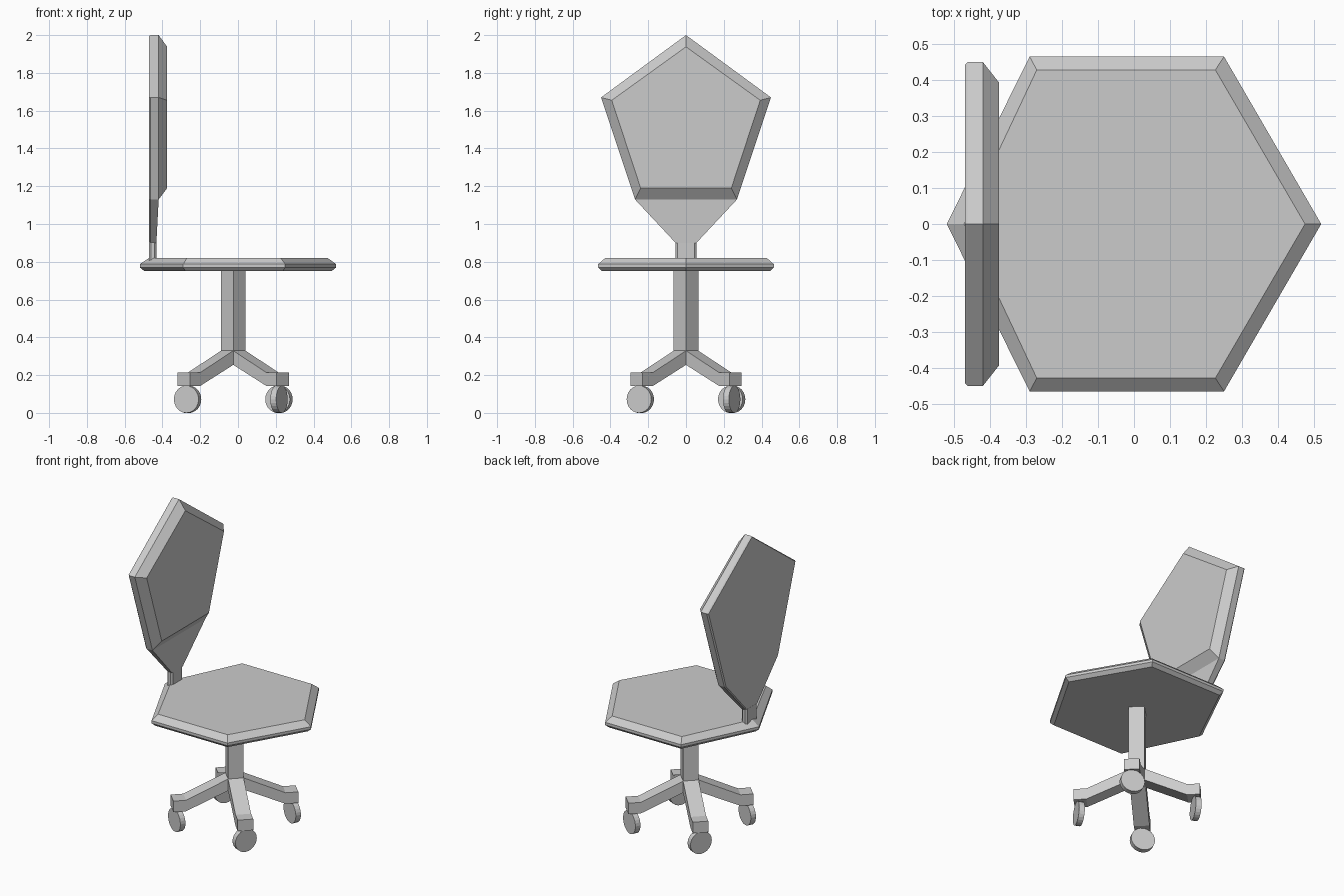
import bpy, bmesh
from math import cos, sin, pi, radians
from mathutils import Matrix, Vector

if "Cube" in bpy.data.objects:
    bpy.data.objects.remove(bpy.data.objects["Cube"])

CX = -0.025  # column centre


def make(name, bm):
    bmesh.ops.recalc_face_normals(bm, faces=bm.faces)
    me = bpy.data.meshes.new(name)
    bm.to_mesh(me)
    bm.free()
    ob = bpy.data.objects.new(name, me)
    bpy.context.collection.objects.link(ob)
    return ob


def bridge(bm, a, b):
    n = len(a)
    for i in range(n):
        j = (i + 1) % n
        bm.faces.new((a[i], a[j], b[j], b[i]))


def loft(name, rings, matrix=None):
    bm = bmesh.new()
    loops = [[bm.verts.new(p) for p in r] for r in rings]
    for a, b in zip(loops, loops[1:]):
        bridge(bm, a, b)
    bm.faces.new(loops[0])
    bm.faces.new(loops[-1])
    if matrix:
        bm.transform(matrix)
    return make(name, bm)


# seat: bevelled hexagon
def hexagon(tip, front, back, side, tail, z):
    return [(tip, 0, z), (front, side, z), (back, side, z),
            (tail, 0, z), (back, -side, z), (front, -side, z)]


loft("seat", [
    hexagon(0.495, 0.237, -0.278, 0.445, -0.495, 0.75),
    hexagon(0.52, 0.25, -0.29, 0.465, -0.52, 0.77),
    hexagon(0.52, 0.25, -0.29, 0.465, -0.52, 0.787),
    hexagon(0.475, 0.226, -0.27, 0.428, -0.472, 0.82)])

# backrest: tapered shell with a raised pentagonal pad
outline = [(0.055, 0.90), (0.27, 1.13), (0.45, 1.67), (0, 2.0),
           (-0.45, 1.67), (-0.27, 1.13), (-0.055, 0.90)]
inner = [(0.24, 1.19), (0.393, 1.655), (0, 1.938), (-0.393, 1.655), (-0.24, 1.19)]
bm = bmesh.new()
back = [bm.verts.new((-0.47, y * 0.98, 1.5 + (z - 1.5) * 0.99)) for y, z in outline]
edge = [bm.verts.new((-0.462, y, z)) for y, z in outline]
rim = [bm.verts.new((-0.432 if z < 1 else -0.42, y, z)) for y, z in outline]
pad = [bm.verts.new((-0.375, y, z)) for y, z in inner]
bridge(bm, back, edge)
bridge(bm, edge, rim)
bridge(bm, rim[1:6], pad)
bm.faces.new(back)
bm.faces.new(pad)
bm.faces.new((rim[0], rim[1], rim[5], rim[6]))
make("backrest", bm)


# stem joining seat and backrest, with chamfered corners
def stem_ring(z):
    return [(-0.47, -0.045, z), (-0.46, -0.056, z), (-0.442, -0.056, z), (-0.432, -0.045, z),
            (-0.432, 0.045, z), (-0.442, 0.056, z), (-0.46, 0.056, z), (-0.47, 0.045, z)]


loft("backrest_stem", [stem_ring(0.79), stem_ring(0.905)])


# square column turned by 45 degrees
def diamond(z, r=0.065):
    return [(CX + r, 0, z), (CX, r, z), (CX - r, 0, z), (CX, -r, z)]


loft("column", [diamond(0.255), diamond(0.76)])

# four arms with casters
arm_profile = [(0.044, 0.33), (0.295, 0.213), (0.37, 0.213),
               (0.37, 0.142), (0.295, 0.142), (0.044, 0.255)]
for k in range(4):
    ang = radians(45 + 90 * k)
    place = Matrix.Translation((CX, 0, 0)) @ Matrix.Rotation(ang, 4, 'Z')
    loft(f"arm_{k + 1}", [[(d, s * 0.046, z) for d, z in arm_profile] for s in (-1, 1)], place)
    wheel = place @ Matrix.Translation((0.342, 0, 0.072)) @ Matrix.Rotation(radians(20), 4, 'Z')
    n = 24
    loft(f"caster_{k + 1}", [[(s * 0.017, 0.072 * cos(2 * pi * i / n), 0.072 * sin(2 * pi * i / n))
                              for i in range(n)] for s in (-1, 1)], wheel)
